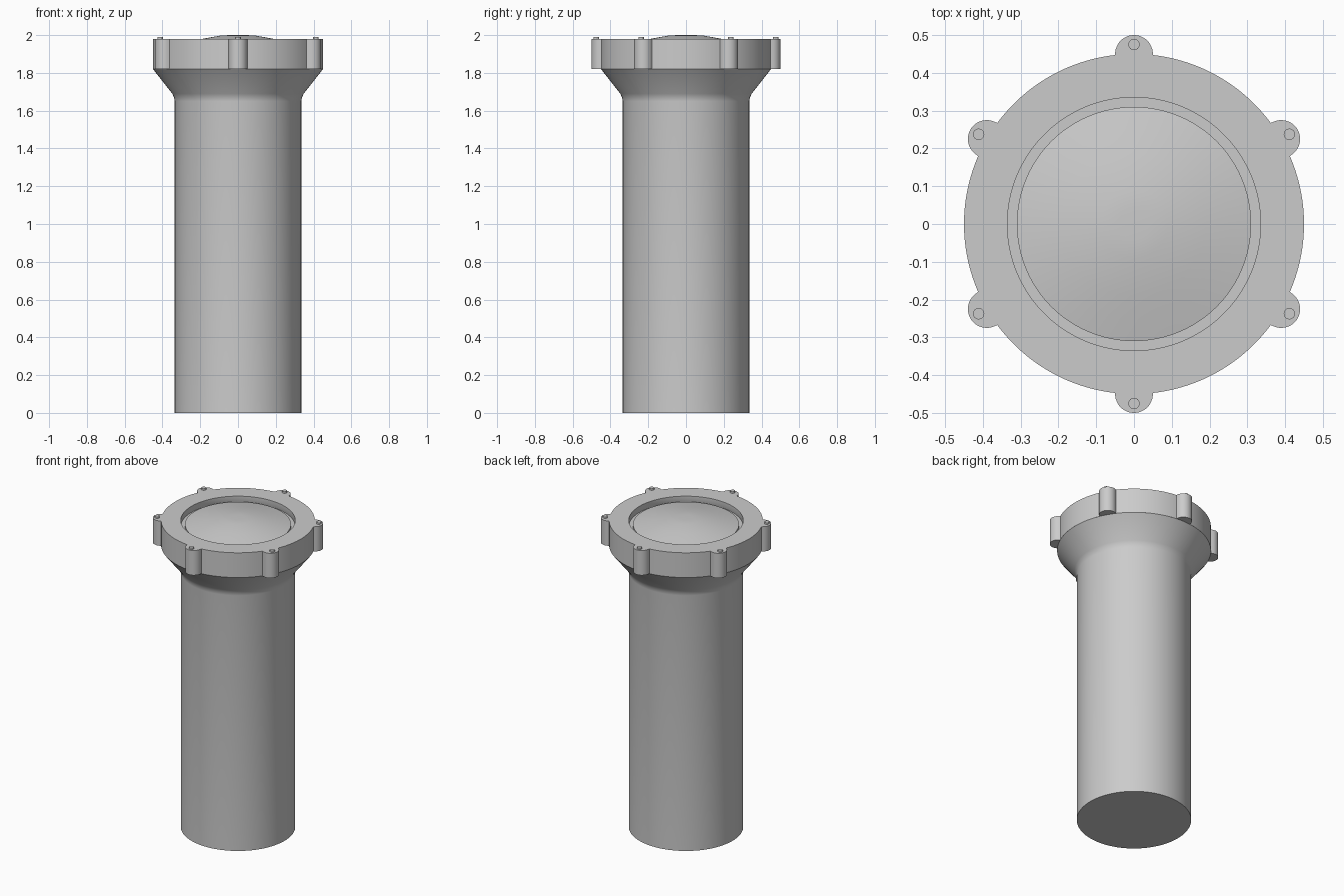
import bpy, bmesh, math
from mathutils import Matrix

cube = bpy.data.objects.get("Cube")
if cube:
    bpy.data.objects.remove(cube, do_unlink=True)

grey = bpy.data.materials.new("plain grey")
grey.use_nodes = True
COLOUR = (0.6, 0.6, 0.6, 1)
grey.diffuse_color = COLOUR
grey.node_tree.nodes["Principled BSDF"].inputs["Base Color"].default_value = COLOUR

FLANGE_R, LUG_R, LUGS = 0.45, 0.05, 6
LUG_STEP = math.tau / LUGS
LUG_START = math.pi / 2


def finish(name, bm):
    bmesh.ops.remove_doubles(bm, verts=bm.verts, dist=1e-5)
    bmesh.ops.recalc_face_normals(bm, faces=bm.faces)
    mesh = bpy.data.meshes.new(name)
    bm.to_mesh(mesh)
    bm.free()
    mesh.materials.append(grey)
    mesh.shade_smooth()
    mesh.set_sharp_from_angle(angle=math.radians(32))
    obj = bpy.data.objects.new(name, mesh)
    bpy.context.collection.objects.link(obj)
    return obj


def lobed_radius(angle):
    """Flange outline: a circle with a round lug every sixth of a turn."""
    off = (angle - LUG_START + LUG_STEP / 2) % LUG_STEP - LUG_STEP / 2
    side = FLANGE_R * math.sin(off)
    if abs(side) >= LUG_R:
        return FLANGE_R
    return max(FLANGE_R, FLANGE_R * math.cos(off) + math.sqrt(LUG_R**2 - side**2))


def lathe(name, profile, steps, closed=False):
    """Turn (radius, z) points around z; a radius may be a function of angle."""
    bm = bmesh.new()
    rings = []
    for r, z in profile:
        ring = []
        for i in range(steps):
            a = math.tau * i / steps
            rad = r(a) if callable(r) else r
            ring.append(bm.verts.new((rad * math.cos(a), rad * math.sin(a), z)))
        rings.append(ring)
    pairs = list(zip(rings, rings[1:]))
    if closed:
        pairs.append((rings[-1], rings[0]))
    for low, high in pairs:
        for i in range(steps):
            j = (i + 1) % steps
            bm.faces.new((low[i], low[j], high[j], high[i]))
    return finish(name, bm)


# Tube with flared neck, ending at the floor of the lens recess
lathe("tube_body", [(0, 0), (0.335, 0), (0.335, 1.65), (0.338, 1.668), (0.348, 1.69),
                    (FLANGE_R, 1.82), (0.4, 1.94), (0, 1.94)], 96)

# Flange ring with six lugs
lathe("lugged_flange", [(0.335, 1.93), (0.335, 1.98), (lobed_radius, 1.98),
                        (lobed_radius, 1.82), (0.4, 1.82)], 720, closed=True)

# Shallow domed lens
lathe("lens", [(0.31, 1.935), (0.31, 1.955), (0.25, 1.968), (0.19, 1.98),
               (0.09, 1.998), (0.04, 2.0), (0, 2.0)], 96)

# Small bolt on each lug
bm = bmesh.new()
for k in range(LUGS):
    a = LUG_START + k * LUG_STEP
    place = Matrix.Translation((0.475 * math.cos(a), 0.475 * math.sin(a), 1.98))
    bmesh.ops.create_cone(bm, cap_ends=True, segments=24, radius1=0.015,
                          radius2=0.015, depth=0.02, matrix=place)
finish("bolts", bm)
